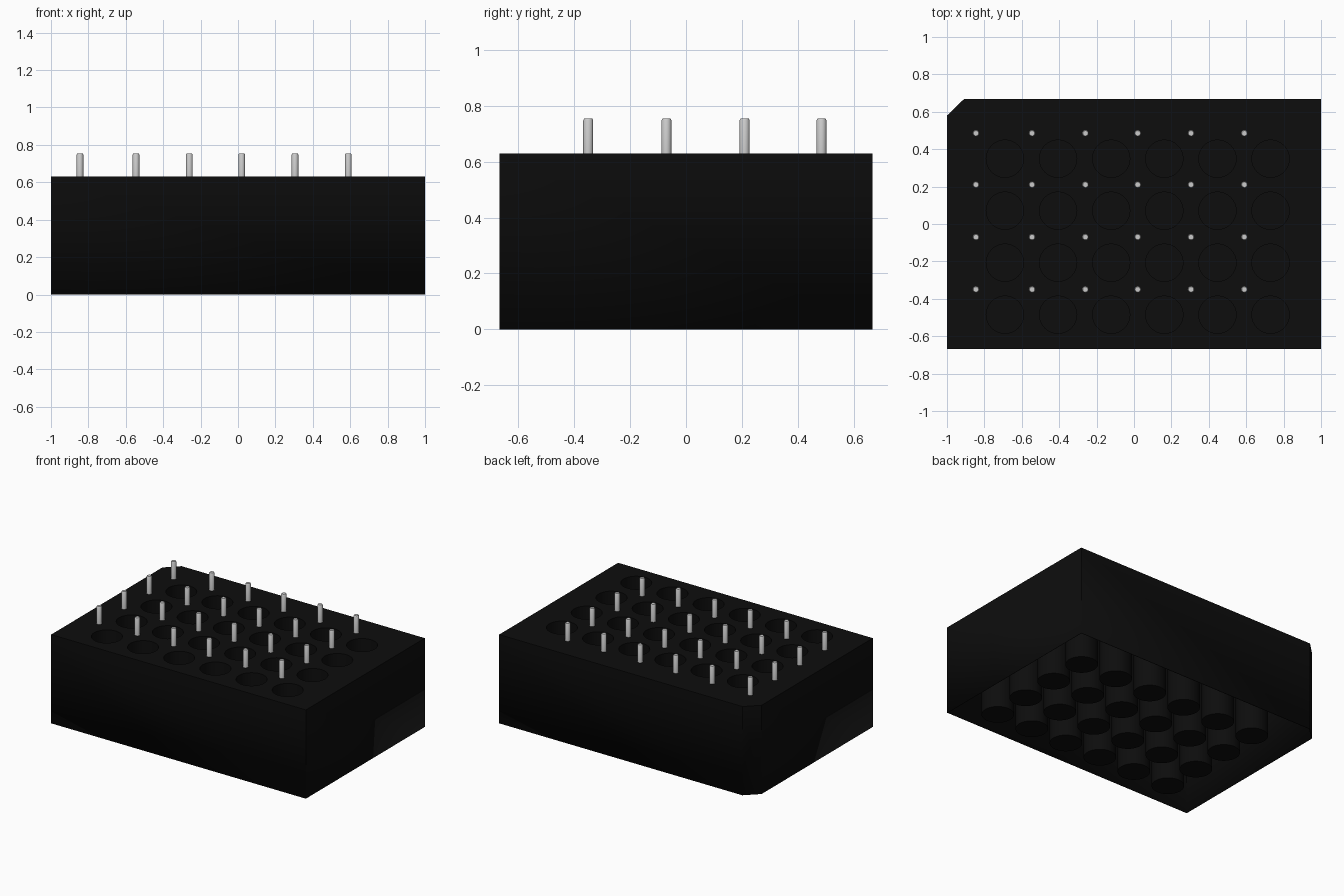
import bpy, bmesh, math

if "Cube" in bpy.data.objects:
    bpy.data.objects.remove(bpy.data.objects["Cube"])

H = 0.63
WELL_R, PIN_R, SEG = 0.1, 0.018, 32


def material(name, rgb):
    m = bpy.data.materials.new(name)
    m.diffuse_color = (*rgb, 1)
    m.use_nodes = True
    m.node_tree.nodes["Principled BSDF"].inputs["Base Color"].default_value = m.diffuse_color
    return m


black = material("black plastic", (0.004, 0.004, 0.004))
steel = material("pale metal", (0.6, 0.6, 0.6))


def finish(name, bm, mat):
    me = bpy.data.meshes.new(name)
    bm.to_mesh(me)
    bm.free()
    ob = bpy.data.objects.new(name, me)
    bpy.context.collection.objects.link(ob)
    me.materials.append(mat)
    bpy.context.view_layer.objects.active = ob
    ob.select_set(True)
    bpy.ops.object.shade_smooth_by_angle(angle=math.radians(35))
    ob.select_set(False)
    return ob


def ring(bm, pts, z):
    return [bm.verts.new((x, y, z)) for x, y in pts]


def bridge(bm, a, b):
    n = len(a)
    for i in range(n):
        j = (i + 1) % n
        bm.faces.new((a[i], a[j], b[j], b[i]))


def circle(cx, cy, r, n):
    return [(cx + r * math.cos(2 * math.pi * i / n),
             cy + r * math.sin(2 * math.pi * i / n)) for i in range(n)]


# Rack: open-bottomed tray, one clipped corner, 6 x 4 closed wells
bm = bmesh.new()
outline = [(-1, -0.667), (1, -0.667), (1, 0.667), (-0.91, 0.667), (-1, 0.58)]
wells = [(-0.69 + 0.284 * i, -0.485 + 0.278 * j)
         for i in range(6) for j in range(4)]
loops = [(outline, ring(bm, outline, H))]
for x, y in wells:
    pts = circle(x, y, WELL_R, SEG)
    loops.append((pts, ring(bm, pts, H)))
edges = [bm.edges.new((v[i], v[(i + 1) % len(v)]))
         for _, v in loops for i in range(len(v))]
bmesh.ops.triangle_fill(bm, use_beauty=True, use_dissolve=False,
                        edges=edges, normal=(0, 0, 1))
for k, (pts, top) in enumerate(loops):
    low = ring(bm, pts, 0 if k == 0 else 0.01)
    bridge(bm, top, low)
    if k:
        bm.faces.new(low)
bmesh.ops.recalc_face_normals(bm, faces=bm.faces)
bm.normal_update()
if sum(f.normal.z for f in bm.faces if f.calc_center_median().z > H - 0.001) < 0:
    bmesh.ops.reverse_faces(bm, faces=bm.faces)
rack = finish("well_rack", bm, black)
mod = rack.modifiers.new("wall", 'SOLIDIFY')
mod.thickness = 0.006
mod.offset = -1

# Pins: short upright rods beside each well, with a small rounded tip
bm = bmesh.new()
for x in (-0.845, -0.545, -0.26, 0.02, 0.305, 0.59):
    for y in (-0.35, -0.07, 0.21, 0.485):
        rings = [ring(bm, circle(x, y, r, 16), z)
                 for r, z in ((PIN_R, H - 0.003), (PIN_R, 0.748), (0.014, 0.755))]
        bridge(bm, rings[0], rings[1])
        bridge(bm, rings[1], rings[2])
        bm.faces.new(rings[0][::-1])
        bm.faces.new(rings[2])
bmesh.ops.recalc_face_normals(bm, faces=bm.faces)
finish("pins", bm, steel)
